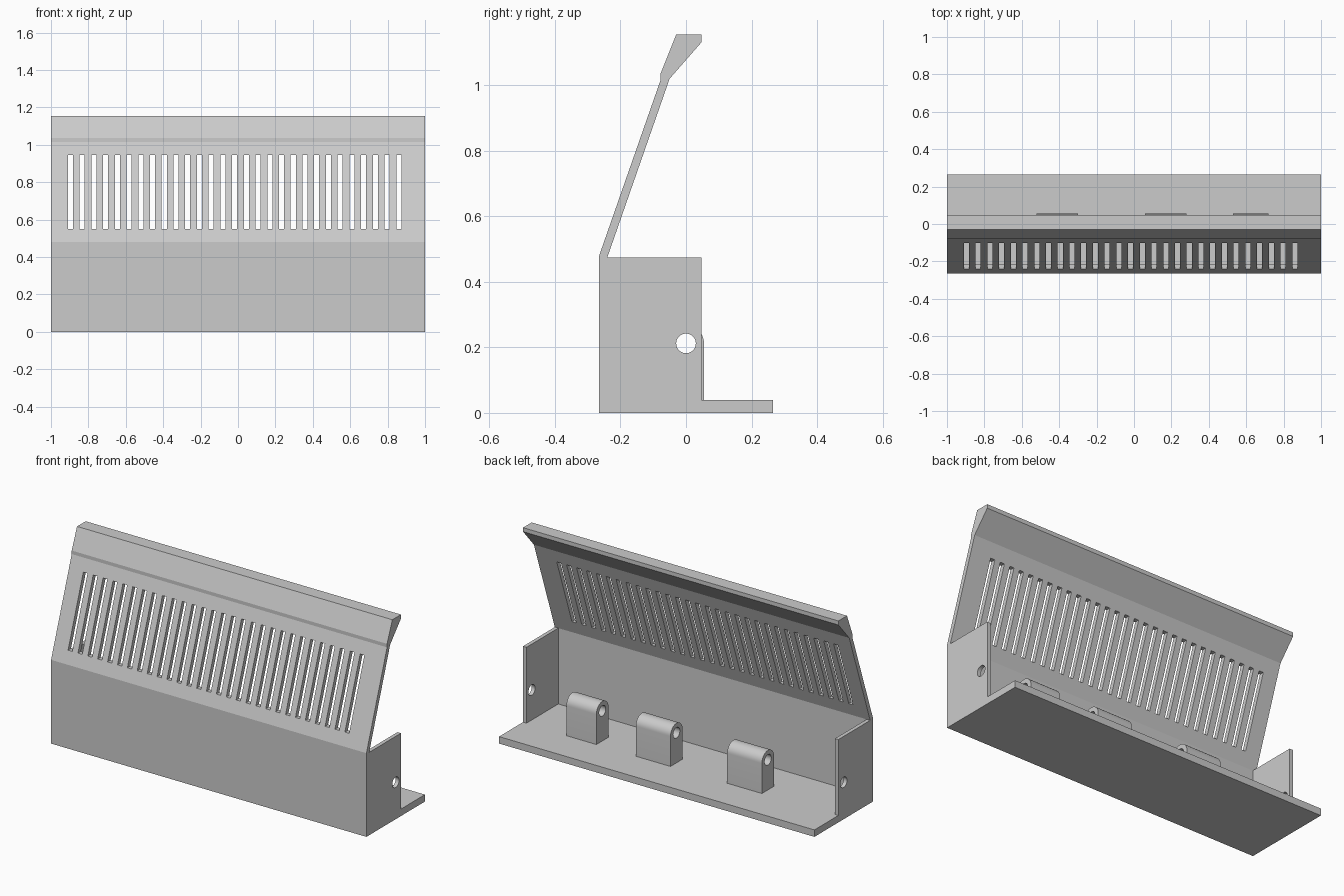
import bpy, bmesh, math

cube = bpy.data.objects.get("Cube")
if cube:
    bpy.data.objects.remove(cube, do_unlink=True)

grey = bpy.data.materials.new("plain grey")
grey.use_nodes = True
COLOUR = (0.6, 0.6, 0.6, 1)
grey.diffuse_color = COLOUR
grey.node_tree.nodes["Principled BSDF"].inputs["Base Color"].default_value = COLOUR

WALL, FLOOR, PLATE = 0.025, 0.04, 0.022
PIN_Z, PIN_R, BOSS_R = 0.212, 0.03, 0.055


def add_prism(bm, profile, x0, x1):
    """Extrude a (y, z) outline along x."""
    face = bm.faces.new([bm.verts.new((x0, y, z)) for y, z in profile])
    out = bmesh.ops.extrude_face_region(bm, geom=[face])
    moved = [v for v in out["geom"] if isinstance(v, bmesh.types.BMVert)]
    bmesh.ops.translate(bm, verts=moved, vec=(x1 - x0, 0, 0))


def make_part(name, profile, spans):
    bm = bmesh.new()
    for x0, x1 in spans:
        add_prism(bm, profile, x0, x1)
    bmesh.ops.recalc_face_normals(bm, faces=bm.faces)
    mesh = bpy.data.meshes.new(name)
    bm.to_mesh(mesh)
    bm.free()
    mesh.materials.append(grey)
    obj = bpy.data.objects.new(name, mesh)
    bpy.context.collection.objects.link(obj)
    return obj


def arc(radius, start, end, steps):
    angles = [start + (end - start) * i / steps for i in range(steps + 1)]
    return [(radius * math.cos(a), PIN_Z + radius * math.sin(a)) for a in angles]


def activate(obj):
    bpy.ops.object.select_all(action="DESELECT")
    obj.select_set(True)
    bpy.context.view_layer.objects.active = obj


def cut(obj, cutter):
    mod = obj.modifiers.new("cut", "BOOLEAN")
    mod.operation, mod.solver, mod.object = "DIFFERENCE", "EXACT", cutter
    activate(obj)
    bpy.ops.object.modifier_apply(modifier=mod.name)


# Folded body: floor, front wall, sloping grille panel and flared lip
body = make_part("body", [
    (-0.265, 0), (0.265, 0), (0.265, FLOOR), (-0.265 + WALL, FLOOR),
    (-0.24, 0.475), (-0.05, 1.02), (0.048, 1.132), (0.048, 1.155),
    (-0.03, 1.155), (-0.078, 1.035), (-0.078, 1.015), (-0.265, 0.48)],
    [(-1, 1)])

# Row of vent slots through the panel
SLOTS, SLOT_W, FIRST, PITCH = 29, 0.027, -0.896, 0.0627
centres = [FIRST + i * PITCH for i in range(SLOTS)]
slot_cutter = make_part("slot_cutter",
                        [(-0.4, 0.55), (0.2, 0.55), (0.2, 0.945), (-0.4, 0.945)],
                        [(c - SLOT_W / 2, c + SLOT_W / 2) for c in centres])
cut(body, slot_cutter)

# End plates and hinge blocks, all drilled along one pin axis
pin_cutter = make_part("pin_cutter", arc(PIN_R, 0, 2 * math.pi, 32)[:-1], [(-1.2, 1.2)])
drilled = []
plate_outline = [(-0.265 + WALL, FLOOR), (0.048, FLOOR), (0.048, 0.475), (-0.24, 0.475)]
for name, x in (("right_end_plate", -1), ("left_end_plate", 1 - PLATE)):
    drilled.append(make_part(name, plate_outline, [(x, x + PLATE)]))

block_outline = [(-BOSS_R, FLOOR), (BOSS_R, FLOOR)] + arc(BOSS_R, 0, math.pi, 20)
for name, x0, x1 in (("right_hinge_block", -0.52, -0.3),
                     ("middle_hinge_block", 0.06, 0.28),
                     ("left_hinge_block", 0.53, 0.72)):
    drilled.append(make_part(name, block_outline, [(x0, x1)]))

for obj in drilled:
    cut(obj, pin_cutter)
    bpy.ops.object.shade_smooth_by_angle(angle=math.radians(30))

for helper in (slot_cutter, pin_cutter):
    bpy.data.objects.remove(helper, do_unlink=True)
